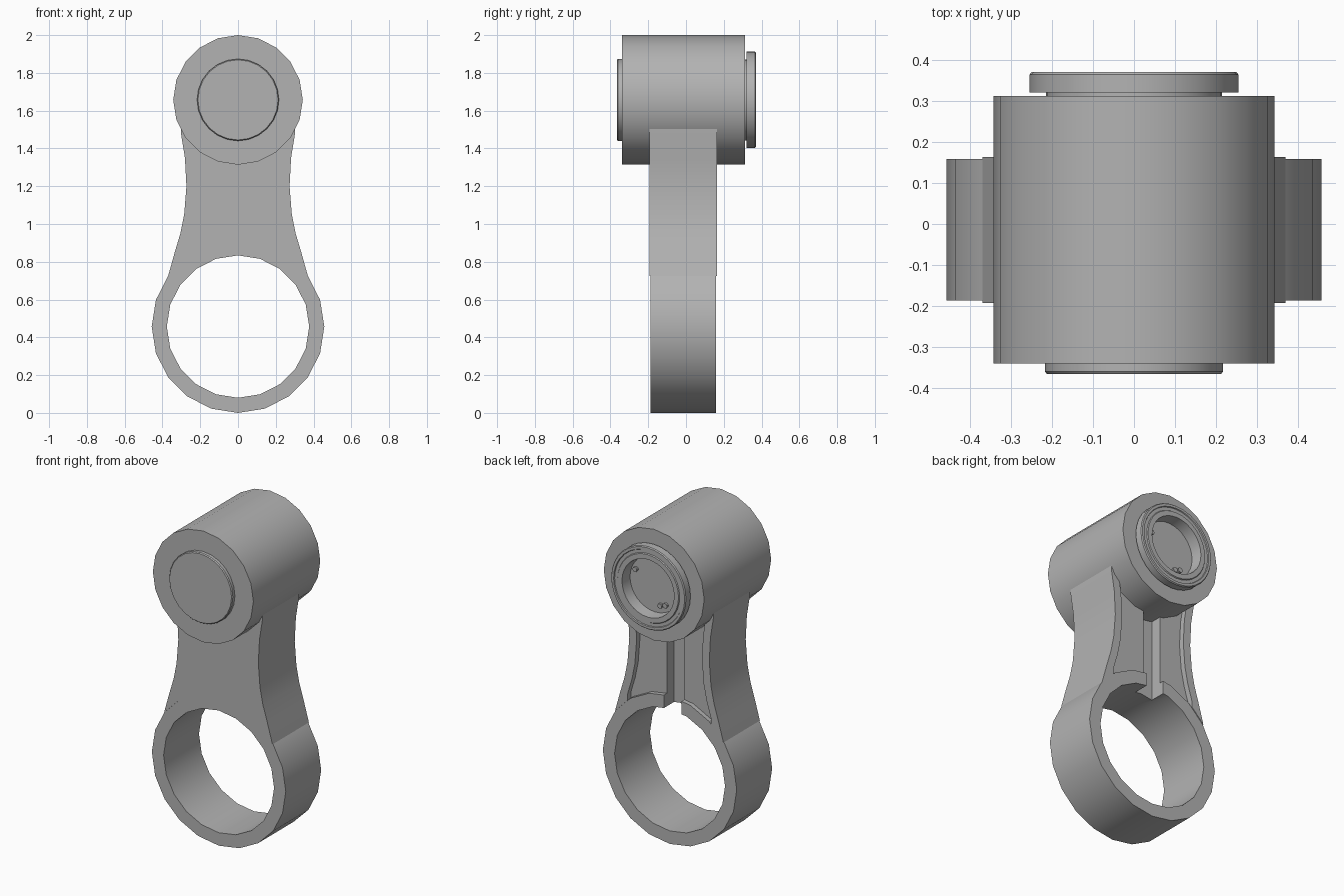
import bpy, bmesh, math

cube = bpy.data.objects.get("Cube")
if cube:
    bpy.data.objects.remove(cube, do_unlink=True)

grey = bpy.data.materials.new("plain_grey")
grey.use_nodes = True
colour = (0.45, 0.45, 0.45, 1)
grey.diffuse_color = colour
grey.node_tree.nodes["Principled BSDF"].inputs["Base Color"].default_value = colour

RING_Z, RING_R = 0.457, 0.457
PIN_Z = 1.657


def finish(name, bm):
    bmesh.ops.recalc_face_normals(bm, faces=bm.faces)
    mesh = bpy.data.meshes.new(name)
    bm.to_mesh(mesh)
    bm.free()
    obj = bpy.data.objects.new(name, mesh)
    bpy.context.collection.objects.link(obj)
    mesh.materials.append(grey)
    return obj


def lathe(name, profile, cz, sides, closed=False, cx=0):
    """Turn (radius, y) points around an axis parallel to y."""
    bm = bmesh.new()
    rings = []
    for r, y in profile:
        if r == 0:
            rings.append([bm.verts.new((cx, y, cz))] * sides)
        else:
            turn = [2 * math.pi * i / sides for i in range(sides)]
            rings.append([bm.verts.new((cx + r * math.sin(a), y, cz + r * math.cos(a))) for a in turn])
    pairs = list(zip(rings, rings[1:]))
    if closed:
        pairs.append((rings[-1], rings[0]))
    for a, b in pairs:
        for i in range(sides):
            j = (i + 1) % sides
            quad = list(dict.fromkeys((a[i], a[j], b[j], b[i])))
            if len(quad) > 2:
                bm.faces.new(quad)
    return finish(name, bm)


def prism(name, outline, y0, y1):
    """Extrude an (x, z) outline along y."""
    bm = bmesh.new()
    face = bm.faces.new([bm.verts.new((x, y0, z)) for x, z in outline])
    moved = bmesh.ops.extrude_face_region(bm, geom=[face])["geom"]
    verts = [v for v in moved if isinstance(v, bmesh.types.BMVert)]
    bmesh.ops.translate(bm, verts=verts, vec=(0, y1 - y0, 0))
    return finish(name, bm)


def cut(target, cutter):
    mod = target.modifiers.new("cut", 'BOOLEAN')
    mod.operation, mod.solver, mod.object = 'DIFFERENCE', 'EXACT', cutter
    bpy.ops.object.select_all(action='DESELECT')
    bpy.context.view_layer.objects.active = target
    target.select_set(True)
    bpy.ops.object.modifier_apply(modifier=mod.name)


def mirrored(side):
    return side + [(-x, z) for x, z in reversed(side)]


# Large open ring at the bottom
ring = lathe("large_ring", [(RING_R, -0.187), (RING_R, 0.158), (0.377, 0.158), (0.377, -0.187)],
             RING_Z, 20, closed=True)

# Waisted web between ring and barrel, with its lower edge following the ring
side = [(0.335, 0.85), (0.305, 0.95), (0.285, 1.05), (0.273, 1.2),
        (0.281, 1.35), (0.302, 1.48), (0.302, 1.6)]
arc = [(RING_R * math.sin(math.radians(a)), RING_Z + RING_R * math.cos(math.radians(a)))
       for a in range(-54, 55, 18)]
web = prism("web", mirrored(side) + arc, -0.192, 0.163)

# Rear pocket and central slot
inner = [(0.285, 0.7)] + [(x - 0.05, z) for x, z in side]
pocket = prism("pocket_cutter", mirrored(inner), 0.13, 0.3)
slot = prism("slot_cutter", [(-0.08, 0.72), (0.04, 0.72), (0.04, 1.5), (-0.08, 1.5)], 0.06, 0.35)
cut(web, pocket)
cut(web, slot)
cut(ring, slot)
for helper in (pocket, slot):
    bpy.data.objects.remove(helper, do_unlink=True)

# Barrel with a shallow socket at the rear
barrel = lathe("barrel", [(0, -0.34), (0.343, -0.34), (0.343, 0.312), (0.2, 0.312), (0.2, 0.27), (0, 0.27)],
               PIN_Z, 20)

# Front pin end
pin = lathe("front_pin_end", [(0, -0.366), (0.212, -0.366), (0.217, -0.36), (0.217, -0.33), (0, -0.33)],
            PIN_Z, 24)

# Rear flanged cap with a fine groove and a sunken middle
cap = lathe("rear_cap", [(0, 0.28), (0.215, 0.28), (0.215, 0.32), (0.255, 0.32), (0.255, 0.364),
                         (0.25, 0.37), (0.235, 0.37), (0.232, 0.364), (0.212, 0.364), (0.208, 0.37),
                         (0.178, 0.37), (0.172, 0.3), (0, 0.3)], PIN_Z, 32)

# Small pegs on the sunken face
pegs = [lathe("small_peg", [(0, 0.295), (0.015, 0.295), (0.015, 0.315), (0, 0.315)], PIN_Z + z, 10, cx=x)
        for x, z in ((0.13, 0.06), (-0.04, -0.12), (-0.075, -0.11))]

bpy.ops.object.select_all(action='DESELECT')
for obj in [ring, web, barrel, pin, cap] + pegs:
    obj.select_set(True)
bpy.context.view_layer.objects.active = ring
bpy.ops.object.shade_smooth_by_angle(angle=math.radians(30))
